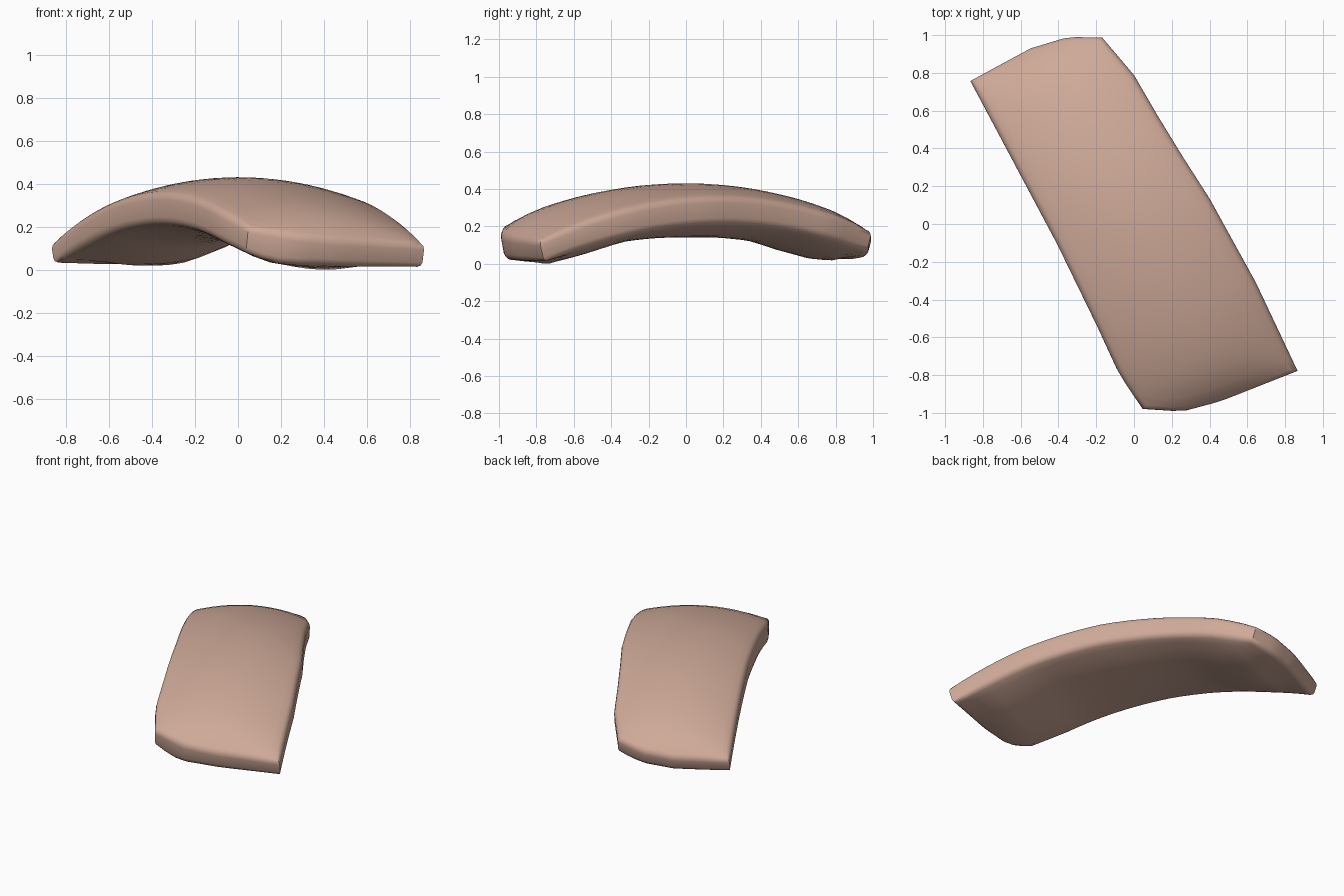
import bpy, bmesh, math

cube = bpy.data.objects.get("Cube")
if cube:
    bpy.data.objects.remove(cube, do_unlink=True)

# Clay colour
clay = bpy.data.materials.new("warm clay")
clay.use_nodes = True
clay.diffuse_color = (0.62, 0.40, 0.315, 1)
clay.node_tree.nodes["Principled BSDF"].inputs["Base Color"].default_value = clay.diffuse_color


def interp(points, x):
    """Piecewise linear lookup in a short list of (x, value) points."""
    for (x0, v0), (x1, v1) in zip(points, points[1:]):
        if x <= x1:
            return v0 + (v1 - v0) * (x - x0) / (x1 - x0)
    return points[-1][1]


# Plan outline: two long rails (sideways offset) and two ends (lengthwise offset)
RIGHT_RAIL = [(-1, -0.41), (0, -0.405), (0.5, -0.42), (0.78, -0.434), (1, -0.41)]
LEFT_RAIL = [(-1, 0.315), (-0.75, 0.372), (-0.5, 0.383), (-0.25, 0.4),
             (0, 0.422), (0.5, 0.432), (1, 0.41)]
FRONT_END = [(-1, 0.89), (-0.56, 1.0), (-0.07, 1.046), (0.46, 1.07), (1, 1.095)]
BACK_END = [(-1, -1.086), (0, -1.09), (0.57, -1.05), (1, -0.964)]
# Depth of the underside belly by distance from the middle: thicker pads near the ends
BELLY = [(0, 0.075), (0.45, 0.065), (0.65, 0.085), (0.85, 0.08), (1.0, 0.005), (1.1, 0)]
ALONG, ACROSS = (0.465, -0.885), (0.885, 0.465)
NA, NB = 12, 24


def surface_point(a, b, upper):
    t0, t1 = interp(BACK_END, a), interp(FRONT_END, a)
    s0, s1 = interp(RIGHT_RAIL, b), interp(LEFT_RAIL, b)
    t = t0 + (t1 - t0) * (b + 1) / 2
    s = s0 + (s1 - s0) * (a + 1) / 2
    crown = 1 - a * a
    if upper:
        z = 0.355 - 0.195 * t * t + 0.075 * crown * (1 - b ** 10)
    else:
        t *= 0.97
        z = 0.215 - 0.18 * t * t - 0.008 * t - interp(BELLY, abs(t)) * crown
    return (t * ALONG[0] + s * ACROSS[0], t * ALONG[1] + s * ACROSS[1], z)


# Arched slab: crowned top and bellied underside joined by a rim wall
bm = bmesh.new()
layers = []
for upper in (True, False):
    rows = [[bm.verts.new(surface_point(2 * i / NA - 1, 2 * j / NB - 1, upper))
             for i in range(NA + 1)] for j in range(NB + 1)]
    for j in range(NB):
        for i in range(NA):
            bm.faces.new((rows[j][i], rows[j][i + 1], rows[j + 1][i + 1], rows[j + 1][i]))
    layers.append(rows)

rim = ([(0, i) for i in range(NA)] + [(j, NA) for j in range(NB)]
       + [(NB, i) for i in range(NA, 0, -1)] + [(j, 0) for j in range(NB, 0, -1)])
rim_edges = []
for (j, i), (k, l) in zip(rim, rim[1:] + rim[:1]):
    loops = [(rows[j][i], rows[k][l]) for rows in layers]
    bm.faces.new((*loops[0], *reversed(loops[1])))
    rim_edges += [bm.edges.get(pair) for pair in loops]

bmesh.ops.recalc_face_normals(bm, faces=bm.faces)
bmesh.ops.bevel(bm, geom=rim_edges, offset=0.03, segments=3, profile=0.5,
                affect='EDGES', clamp_overlap=True)

# Rest the slab on the ground, centred in plan
lo = [min(v.co[k] for v in bm.verts) for k in range(3)]
hi = [max(v.co[k] for v in bm.verts) for k in range(3)]
bmesh.ops.translate(bm, verts=bm.verts,
                    vec=(-(lo[0] + hi[0]) / 2, -(lo[1] + hi[1]) / 2, -lo[2]))

mesh = bpy.data.meshes.new("arched_slab")
bm.to_mesh(mesh)
bm.free()
mesh.materials.append(clay)
slab = bpy.data.objects.new("arched_slab", mesh)
bpy.context.collection.objects.link(slab)

bpy.ops.object.select_all(action='DESELECT')
slab.select_set(True)
bpy.context.view_layer.objects.active = slab
bpy.ops.object.shade_smooth_by_angle(angle=math.radians(35))
